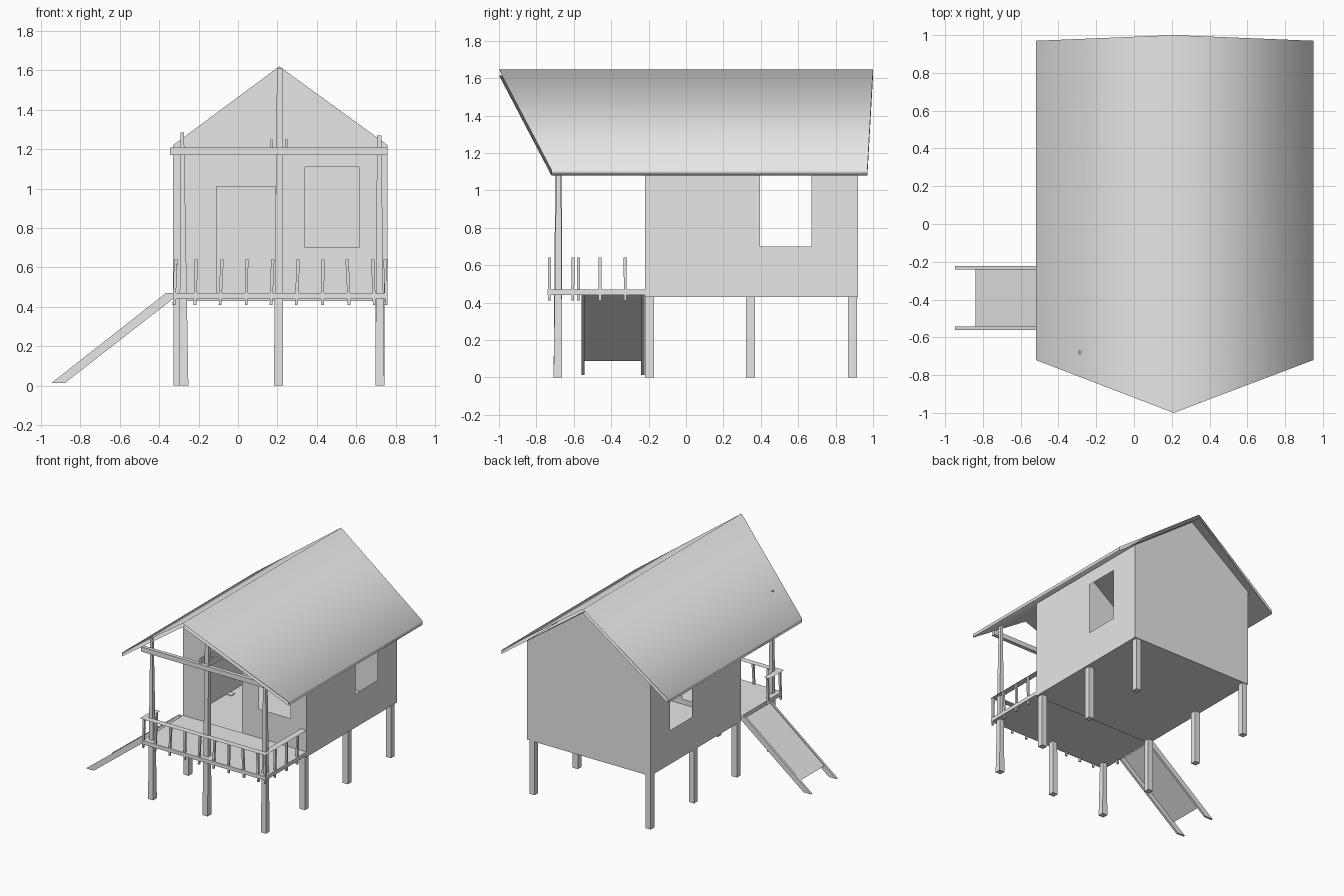
import bpy, bmesh, random
from mathutils import Vector

random.seed(4)
cube = bpy.data.objects.get("Cube")
if cube:
    bpy.data.objects.remove(cube)

grey = bpy.data.materials.new("plain_grey")
grey.use_nodes = True
grey.diffuse_color = (0.8, 0.8, 0.8, 1)
grey.node_tree.nodes["Principled BSDF"].inputs["Base Color"].default_value = (0.8, 0.8, 0.8, 1)


def finish(name, bm, smooth=False):
    mesh = bpy.data.meshes.new(name)
    bm.to_mesh(mesh)
    bm.free()
    mesh.materials.append(grey)
    for p in mesh.polygons:
        p.use_smooth = smooth
    ob = bpy.data.objects.new(name, mesh)
    bpy.context.collection.objects.link(ob)
    return ob


def bar(name, low, high, w_low, w_high):
    """Square bar between two points, tapering from w_low to w_high."""
    bm = bmesh.new()
    bmesh.ops.create_cube(bm, size=1)
    for v in bm.verts:
        end, w = (high, w_high) if v.co.z > 0 else (low, w_low)
        v.co = Vector(end) + Vector((v.co.x * w, v.co.y * w, 0))
    return finish(name, bm)


def box(name, lo, hi):
    bm = bmesh.new()
    bmesh.ops.create_cube(bm, size=1)
    for v in bm.verts:
        v.co = [lo[i] if v.co[i] < 0 else hi[i] for i in range(3)]
    return finish(name, bm)


def prism(points, y0, y1):
    """Extrude an x-z profile along y."""
    bm = bmesh.new()
    face = bm.faces.new([bm.verts.new((x, y0, z)) for x, z in points])
    new = bmesh.ops.extrude_face_region(bm, geom=[face], use_keep_orig=True)["geom"]
    bmesh.ops.translate(bm, vec=(0, y1 - y0, 0),
                        verts=[g for g in new if isinstance(g, bmesh.types.BMVert)])
    bmesh.ops.recalc_face_normals(bm, faces=bm.faces)
    return bm


def sheet(name, corners):
    bm = bmesh.new()
    bm.faces.new([bm.verts.new(c) for c in corners])
    return finish(name, bm)


LEFT, RIGHT, RIDGE = -0.33, 0.76, 0.21
FRONT, BACK, PORCH = -0.22, 0.92, -0.74

# House shell: gabled prism without a top, openings cut out of thin walls
bm = prism([(LEFT, 0.43), (RIGHT, 0.43), (RIGHT, 1.22), (RIDGE, 1.62), (LEFT, 1.22)], FRONT, BACK)
bm.normal_update()
bmesh.ops.delete(bm, geom=[f for f in bm.faces if f.normal.z > 0.3], context='FACES')
door = (-0.11, 0.19, 0.45, 1.01)
front_window = (0.34, 0.615, 0.70, 1.11)
side_window = (0.395, 0.67, 0.70, 1.11)


def inside(a, z, hole):
    return hole[0] < a < hole[1] and hole[2] < z < hole[3]


def cut(axis, value, test):
    faces = [f for f in bm.faces if test(f)]
    geom = set(faces)
    for f in faces:
        geom.update(f.edges)
        geom.update(f.verts)
    normal = [0, 0, 0]
    normal[axis] = 1
    bmesh.ops.bisect_plane(bm, geom=list(geom), plane_co=Vector(normal) * value, plane_no=normal)


def is_front(f):
    return f.normal.y < -0.9


def is_side(f):
    return abs(f.normal.x) > 0.9


for hole, axis, test in ((door, 0, is_front), (front_window, 0, is_front), (side_window, 1, is_side)):
    for a in hole[:2]:
        cut(axis, a, test)
    for z in hole[2:]:
        cut(2, z, test)
    bm.normal_update()
gone = []
for f in bm.faces:
    c = f.calc_center_median()
    if is_front(f) and (inside(c.x, c.z, door) or inside(c.x, c.z, front_window)):
        gone.append(f)
    elif is_side(f) and inside(c.y, c.z, side_window):
        gone.append(f)
bmesh.ops.delete(bm, geom=gone, context='FACES')
finish("house_walls", bm)

# Roof: two smooth sheets joined at the eaves, open at the gable ends
bm = bmesh.new()
rows = []
for x, z, y0, y1 in ((-0.52, 1.11, -0.72, 0.97), (RIDGE, 1.645, -1.0, 1.0), (0.95, 1.11, -0.72, 0.97),
                     (0.95, 1.08, -0.72, 0.97), (RIDGE, 1.615, -1.0, 1.0), (-0.52, 1.08, -0.72, 0.97)):
    rows.append((bm.verts.new((x, y0, z)), bm.verts.new((x, y1, z))))
for i, (a, b) in enumerate(rows):
    c, d = rows[(i + 1) % len(rows)]
    bm.faces.new((a, c, d, b))
finish("roof", bm, smooth=True)

# Porch deck
box("porch_deck", (LEFT, PORCH, 0.44), (RIGHT, FRONT, 0.47))

# House stilts
for side, x in (("right", -0.305), ("left", 0.72)):
    for i, y in enumerate((-0.195, 0.345, 0.89)):
        bar(f"{side}_stilt_{i + 1}", (x, y, 0), (x, y, 0.435), 0.046, 0.046)

# Porch posts, full height
for name, x0, x1, top, w in (("right", -0.275, -0.283, 1.285, 0.018),
                             ("middle", 0.205, 0.213, 1.61, 0.03),
                             ("left", 0.72, 0.717, 1.27, 0.022)):
    bar(f"{name}_porch_post", (x0, -0.685, 0), (x1, -0.68, top), 0.046, w)

# Beams under the porch roof
box("porch_cross_beam", (-0.345, -0.73, 1.17), (RIGHT, -0.70, 1.208))
for i, x in enumerate((0.17, 0.245)):
    box(f"porch_tie_beam_{i + 1}", (x - 0.006, -0.72, 1.205), (x + 0.006, FRONT, 1.248))

# Railing: flat thin handrails on leaning balusters
rail_z = 0.643
for name, x0, x1, y0, y1 in (("front_handrail", -0.345, RIGHT, -0.745, -0.695),
                             ("left_handrail", 0.71, RIGHT, -0.695, FRONT),
                             ("right_handrail", -0.345, -0.295, -0.695, -0.56)):
    sheet(name, [(x0, y0, rail_z), (x1, y0, rail_z), (x1, y1, rail_z), (x0, y1, rail_z)])
spots = [(LEFT + 0.115 + 0.129 * i, -0.73) for i in range(8)]
spots += [(0.75, y) for y in (-0.73, -0.605, -0.46, -0.325)] + [(-0.32, -0.73), (-0.32, -0.575)]
for i, (x, y) in enumerate(spots):
    lean = random.uniform(-0.006, 0.006)
    bar(f"baluster_{i + 1}", (x + lean, y, 0.41), (x - lean, y, 0.64), 0.014, 0.017)

# Ramp: two slanted side boards and a thin tread
for name, y in (("front_ramp_board", -0.56), ("back_ramp_board", -0.24)):
    finish(name, prism([(-0.948, 0.012), (-0.88, 0.012), (LEFT, 0.44), (LEFT, 0.47), (-0.365, 0.47)], y, y + 0.017))
sheet("ramp_tread", [(-0.84, -0.55, 0.088), (-0.84, -0.23, 0.088), (-0.36, -0.23, 0.463), (-0.36, -0.55, 0.463)])
